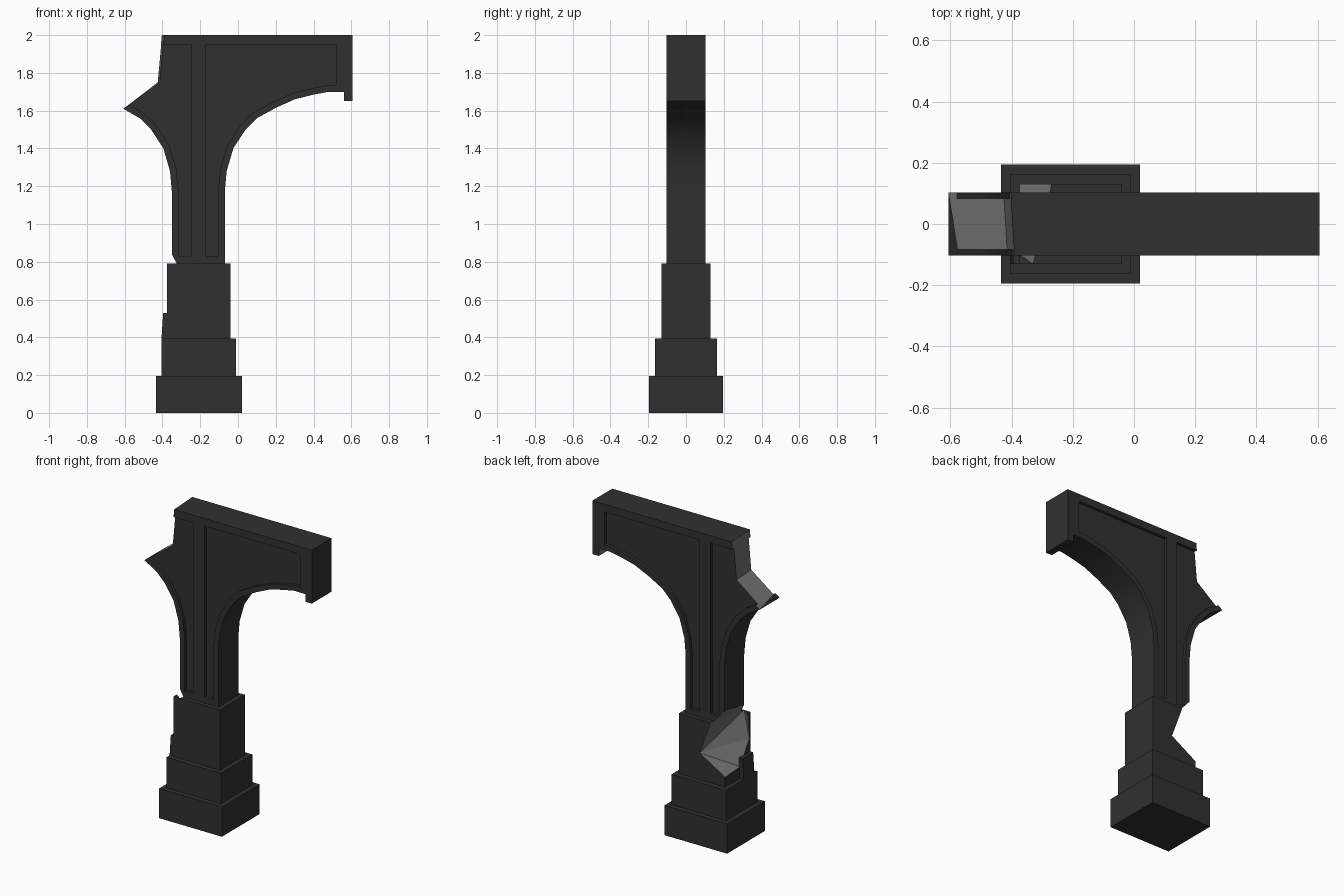
import bpy, bmesh
from mathutils import Vector

cube = bpy.data.objects.get("Cube")
if cube:
    bpy.data.objects.remove(cube, do_unlink=True)


def material(name, value):
    m = bpy.data.materials.new(name)
    m.use_nodes = True
    colour = (value, value, value, 1)
    m.diffuse_color = colour
    m.node_tree.nodes["Principled BSDF"].inputs["Base Color"].default_value = colour
    return m


DARK = material("dark stone", 0.03)
BROKEN = material("broken grey stone", 0.17)


def finish(bm, name, index=0):
    bmesh.ops.recalc_face_normals(bm, faces=bm.faces)
    mesh = bpy.data.meshes.new(name)
    bm.to_mesh(mesh)
    bm.free()
    mesh.materials.append(DARK)
    mesh.materials.append(BROKEN)
    for p in mesh.polygons:
        p.material_index = index
    ob = bpy.data.objects.new(name, mesh)
    bpy.context.collection.objects.link(ob)
    return ob


def prism(name, outline, y0, y1):
    """Extrude an x-z outline from y0 to y1."""
    bm = bmesh.new()
    face = bm.faces.new([bm.verts.new((x, y0, z)) for x, z in outline])
    new = bmesh.ops.extrude_face_region(bm, geom=[face])["geom"]
    bmesh.ops.translate(bm, vec=(0, y1 - y0, 0),
                        verts=[v for v in new if isinstance(v, bmesh.types.BMVert)])
    return finish(bm, name)


def block(name, x0, x1, y, z0, z1):
    return prism(name, [(x0, z0), (x1, z0), (x1, z1), (x0, z1)], -y, y)


def cut(target, cutter):
    cutter.hide_render = True
    mod = target.modifiers.new("cut", "BOOLEAN")
    mod.operation = "DIFFERENCE"
    mod.solver = "EXACT"
    mod.object = cutter
    bpy.context.view_layer.objects.active = target
    bpy.ops.object.modifier_apply(modifier=mod.name)


def offset(points, d):
    """Move an open curve sideways, into the stone."""
    out = []
    for i, p in enumerate(points):
        a = Vector(points[max(i - 1, 0)])
        b = Vector(points[min(i + 1, len(points) - 1)])
        t = (b - a).normalized()
        out.append((p[0] - t.y * d, p[1] + t.x * d))
    return out


def mirror(points):
    return [(-0.42 - x, z) for x, z in points]


# Stepped base
block("base_plinth", -0.435, 0.02, 0.195, 0, 0.195)
block("middle_plinth", -0.405, -0.01, 0.163, 0.195, 0.395)
upper = block("upper_plinth", -0.375, -0.04, 0.13, 0.395, 0.79)

# Shaft with a whole arch half on one side and a broken one on the other
arch = [(-0.07, 1.17), (-0.06, 1.28), (-0.025, 1.4), (0.04, 1.5), (0.1, 1.56),
        (0.2, 1.615), (0.3, 1.66), (0.4, 1.685), (0.48, 1.7), (0.56, 1.7)]
stub = mirror(arch[:5])[::-1]
outline = ([(-0.35, 0.79), (-0.07, 0.79)] + arch
           + [(0.56, 1.65), (0.607, 1.65), (0.607, 2), (-0.397, 2),
              (-0.42, 1.75), (-0.607, 1.61)] + stub)
pier = prism("arch_pier", outline, -0.103, 0.103)
for v in pier.data.vertices:
    if v.co.x < -0.39 and v.co.z > 1.7:
        v.co.x -= 0.06 * v.co.y
for p in pier.data.polygons:
    if p.normal.x < -0.3 and p.center.z > 1.65:
        p.material_index = 1

# Sunken panels on both faces, the smaller one open at the break
inner = offset(arch, 0.035)
right_panel = ([(-0.17, 0.83), (-0.105, 0.83)] + inner[:-1]
               + [(0.52, 1.735), (0.52, 1.95), (-0.17, 1.95)])
left_panel = ([(-0.25, 0.83), (-0.25, 1.95), (-0.8, 1.95), (-0.8, 1.735)]
              + mirror(inner[:7])[::-1] + [(-0.315, 0.83)])
cutters = []
for side in (-1, 1):
    for panel in (left_panel, right_panel):
        cutter = prism("panel_cutter", panel, side * 0.083, side * 0.15)
        cutters.append(cutter)
        cut(pier, cutter)

# Broken hollow in the rear corner of the shaft foot
bm = bmesh.new()
for co in [(-0.375, 0.13, 0.46), (-0.19, 0.13, 0.57), (-0.27, 0.13, 0.79),
           (-0.35, 0.1, 0.88), (-0.35, -0.1, 0.84), (-0.33, -0.13, 0.79),
           (-0.375, -0.12, 0.62), (-0.375, -0.025, 0.47), (-0.28, 0.03, 0.68),
           (-0.29, -0.04, 0.72), (-0.5, 0.24, 0.66), (-0.46, -0.06, 0.72)]:
    bm.verts.new(co)
bmesh.ops.convex_hull(bm, input=bm.verts)
chip = finish(bm, "chip_cutter", 1)
cutters.append(chip)
cut(upper, chip)
cut(pier, chip)
for c in cutters:
    bpy.data.objects.remove(c, do_unlink=True)

# Stone sliver left standing beside the hollow
prism("stone_sliver", [(-0.405, 0.395), (-0.37, 0.395), (-0.37, 0.53), (-0.396, 0.53)],
      -0.13, -0.02)

# Smooth the arch curve, keep the other edges crisp
bpy.ops.object.select_all(action="DESELECT")
pier.select_set(True)
bpy.context.view_layer.objects.active = pier
bpy.ops.object.shade_smooth_by_angle(angle=0.35)
